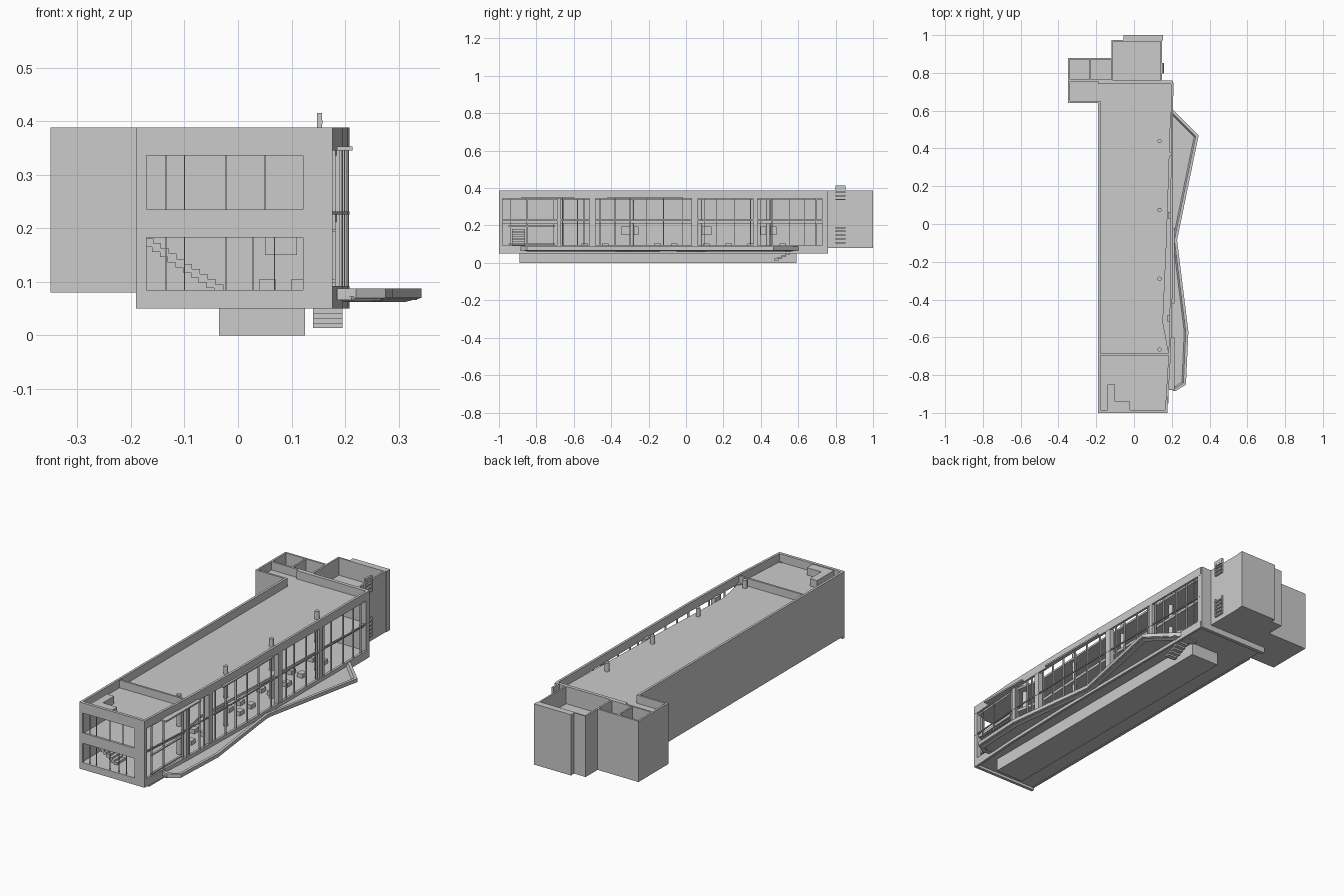
import bpy, bmesh
from mathutils import Vector


def finish(name, bm):
    bmesh.ops.recalc_face_normals(bm, faces=bm.faces)
    me = bpy.data.meshes.new(name)
    bm.to_mesh(me)
    bm.free()
    ob = bpy.data.objects.new(name, me)
    bpy.context.collection.objects.link(ob)
    return ob


def boxes(name, specs):
    """One object from boxes given as x0, x1, y0, y1, z0, z1."""
    bm = bmesh.new()
    for x0, x1, y0, y1, z0, z1 in specs:
        vs = bmesh.ops.create_cube(bm, size=1)["verts"]
        for v in vs:
            v.co = (x1 if v.co.x > 0 else x0, y1 if v.co.y > 0 else y0, z1 if v.co.z > 0 else z0)
    return finish(name, bm)


def prism(name, pts, z0, z1):
    bm = bmesh.new()
    lo = [bm.verts.new((x, y, z0)) for x, y in pts]
    hi = [bm.verts.new((x, y, z1)) for x, y in pts]
    bm.faces.new(lo)
    bm.faces.new(hi)
    n = len(pts)
    for i in range(n):
        j = (i + 1) % n
        bm.faces.new((lo[i], lo[j], hi[j], hi[i]))
    return finish(name, bm)


def sweep(name, pts, profile):
    """Sweep an (offset to the left, z) profile along an open plan path with mitred corners."""
    bm = bmesh.new()
    P = [Vector(p) for p in pts]
    rings = []
    for i, p in enumerate(P):
        ds = []
        if i > 0:
            ds.append((p - P[i - 1]).normalized())
        if i < len(P) - 1:
            ds.append((P[i + 1] - p).normalized())
        ns = [Vector((-d.y, d.x)) for d in ds]
        m = sum(ns, Vector((0, 0))).normalized()
        m /= max(0.4, m.dot(ns[0]))
        rings.append([bm.verts.new((p.x + m.x * o, p.y + m.y * o, z)) for o, z in profile])
    n = len(profile)
    for a, b in zip(rings, rings[1:]):
        for k in range(n):
            j = (k + 1) % n
            bm.faces.new((a[k], a[j], b[j], b[k]))
    bm.faces.new(rings[0])
    bm.faces.new(rings[-1])
    return finish(name, bm)


def rect(w, z0, z1):
    return [(0, z0), (w, z0), (w, z1), (0, z1)]


# plan lines of the outer facade frame and the recessed slab edge
FACADE = [(0.176, -1.0), (0.195, -0.69), (0.205, -0.3), (0.208, 0.75)]
EDGE = [(0.165, -0.99), (0.185, -0.69), (0.153, -0.52), (0.172, -0.1), (0.195, 0.6), (0.198, 0.75)]


def fx(y):
    for (xa, ya), (xb, yb) in zip(FACADE, FACADE[1:]):
        if y <= yb:
            return xa + (xb - xa) * (y - ya) / (yb - ya)
    return FACADE[-1][0]


# slabs: floor, mezzanine, roof
back = [(-0.185, 0.75), (-0.185, -0.99)]
prism("ground_floor", FACADE + back, 0.064, 0.084)
prism("upper_floor", EDGE + back, 0.212, 0.226)
prism("roof_deck", EDGE + back, 0.336, 0.346)

# outer walls
boxes("left_wall", [(-0.19, -0.178, -1, 0.65, 0.062, 0.388)])
boxes("rear_wall", [(-0.19, 0.205, 0.742, 0.76, 0.05, 0.388)])
boxes("roof_divider", [(-0.18, 0.185, -0.695, -0.685, 0.34, 0.385)])
boxes("roof_hatch", [(-0.14, -0.10, -0.94, -0.85, 0.34, 0.384),
                     (-0.14, -0.02, -0.985, -0.94, 0.34, 0.384)])

# front wall with two window openings
X0, X1, W0, W1 = -0.19, 0.176, -0.175, 0.125
F = (-1.0, -0.985)
boxes("front_wall", [(X0, X1, *F, 0.05, 0.081), (X0, X1, *F, 0.187, 0.231), (X0, X1, *F, 0.34, 0.388),
                     (X0, W0, *F, 0.081, 0.34), (W1, X1, *F, 0.081, 0.34)])
frames = []
for z0, z1, bars in ((0.081, 0.187, (-0.135, -0.10, -0.023, 0.028, 0.068)),
                     (0.231, 0.34, (-0.135, -0.10, -0.023, 0.05))):
    t, y = 0.004, (-1.0, -0.988)
    frames += [(W0, W1, *y, z0, z0 + t), (W0, W1, *y, z1 - t, z1),
               (W0, W0 + t, *y, z0, z1), (W1 - t, W1, *y, z0, z1)]
    frames += [(x - 0.0012, x + 0.0012, -0.994, -0.99, z0, z1) for x in bars]
boxes("front_window_frames", frames)

# long glazed side: bands, piers, thin mullions
sweep("facade_base_band", FACADE, rect(0.012, 0.05, 0.092))
sweep("facade_middle_rail", FACADE, rect(0.006, 0.226, 0.231))
sweep("facade_top_band", FACADE, rect(0.012, 0.345, 0.388))
piers = [(-0.99, 0.02), (-0.68, 0.022), (-0.50, 0.03), (0.047, 0.034), (0.37, 0.022), (0.74, 0.024)]
boxes("facade_piers", [(fx(y) - 0.026, fx(y) - 0.001, y - w / 2, y + w / 2, 0.085, 0.35) for y, w in piers])
mullions = [-0.94, -0.85, -0.71, -0.66, -0.58, -0.545, -0.46, -0.38, -0.30, -0.21, -0.12, -0.02,
            0.10, 0.165, 0.26, 0.345, 0.40, 0.46, 0.555, 0.635, 0.695]
boxes("facade_mullions", [(fx(y) - 0.012, fx(y) - 0.003, y - 0.002, y + 0.002, 0.085, 0.35) for y in mullions])
boxes("front_bay_frame", [(0.172, 0.182, -0.95, -0.70, 0.193, 0.199), (0.172, 0.182, -0.95, -0.70, 0.098, 0.104)])
boxes("sun_canopies", [(0.185, 0.214, -0.88, -0.60, 0.345, 0.353), (0.195, 0.214, -0.42, -0.02, 0.345, 0.353)])

# round columns rising through the roof
bm = bmesh.new()
for y in (-0.665, -0.29, 0.075, 0.44):
    vs = bmesh.ops.create_cone(bm, cap_ends=True, segments=16, radius1=0.011, radius2=0.011, depth=0.303)["verts"]
    bmesh.ops.translate(bm, verts=vs, vec=(0.135, y, 0.2355))
finish("roof_columns", bm)

# rear left wing: flat deck and two open wells
T, B = 0.388, 0.08
boxes("wing_block", [(-0.346, -0.18, 0.645, 0.76, B, 0.346), (-0.346, -0.11, 0.76, 0.875, B, 0.30)])
boxes("wing_parapets", [(-0.35, -0.34, 0.64, 0.88, B, T), (-0.35, -0.18, 0.64, 0.65, B, T),
                        (-0.35, -0.11, 0.755, 0.765, B, T), (-0.35, -0.11, 0.87, 0.88, B, T),
                        (-0.235, -0.227, 0.76, 0.875, 0.29, T - 0.002)])

# rear tower with a sunken roof
boxes("tower_block", [(-0.115, 0.145, 0.76, 0.97, B, 0.30)])
boxes("tower_parapets", [(-0.12, -0.111, 0.76, 0.975, B, T), (0.14, 0.149, 0.76, 0.975, B, T),
                         (-0.12, 0.149, 0.967, 0.975, B, T)])
boxes("tower_rear_shaft", [(-0.055, 0.153, 0.972, 1.0, B, T)])

# wall ladders on the tower
rungs = []
for z0, z1 in ((0.105, 0.205), (0.335, 0.415)):
    n = round((z1 - z0) / 0.02)
    rungs += [(0.147, 0.158, 0.798, 0.852, z0 + i * 0.02, z0 + i * 0.02 + 0.007) for i in range(n)]
    rungs += [(0.147, 0.157, y, y + 0.003, z0, z1) for y in (0.798, 0.849)]
rungs.append((0.147, 0.157, 0.798, 0.852, 0.388, 0.415))
boxes("tower_ladders", rungs)

# plinth and outside steps
boxes("plinth", [(-0.035, 0.125, -0.89, 0.59, 0.0, 0.066)])
boxes("outside_steps", [(0.14, 0.195, 0.47 + i * 0.02, 0.494 + i * 0.02, 0.014 + i * 0.009, 0.023 + i * 0.009)
                        for i in range(6)])
boxes("step_landing", [(0.12, 0.20, 0.585, 0.62, 0.058, 0.068)])

# angular terrace with an upstand rim
TERRACE = [(0.185, -0.87), (0.22, -0.885), (0.275, -0.85), (0.288, -0.57),
           (0.228, -0.085), (0.342, 0.468), (0.205, 0.605)]
prism("terrace_floor", [(x - 0.008 if x > 0.21 else x, y) for x, y in TERRACE], 0.066, 0.073)
sweep("terrace_rim", TERRACE, [(0, 0.088), (0, 0.070), (0.03, 0.062), (0.03, 0.068), (0.022, 0.073), (0.014, 0.088)])

# indoor stair behind the front window
boxes("indoor_stair", [(-0.175 + i * 0.0145, -0.158 + i * 0.0145, -0.93, -0.86, 0.165 - i * 0.0095, 0.181 - i * 0.0095)
                       for i in range(10)])

# furniture: hanging units and low seats
boxes("hanging_units", [(0.05, 0.11, y, y + 0.09, 0.15, 0.195) for y in (-0.345, 0.045, 0.395)])
boxes("low_seats", [(x, x + 0.03, y, y + 0.035, 0.084, 0.105)
                    for x in (0.04, 0.10) for y in (-0.56, -0.45, -0.17, -0.08, 0.09, 0.21, 0.33, 0.5)])
